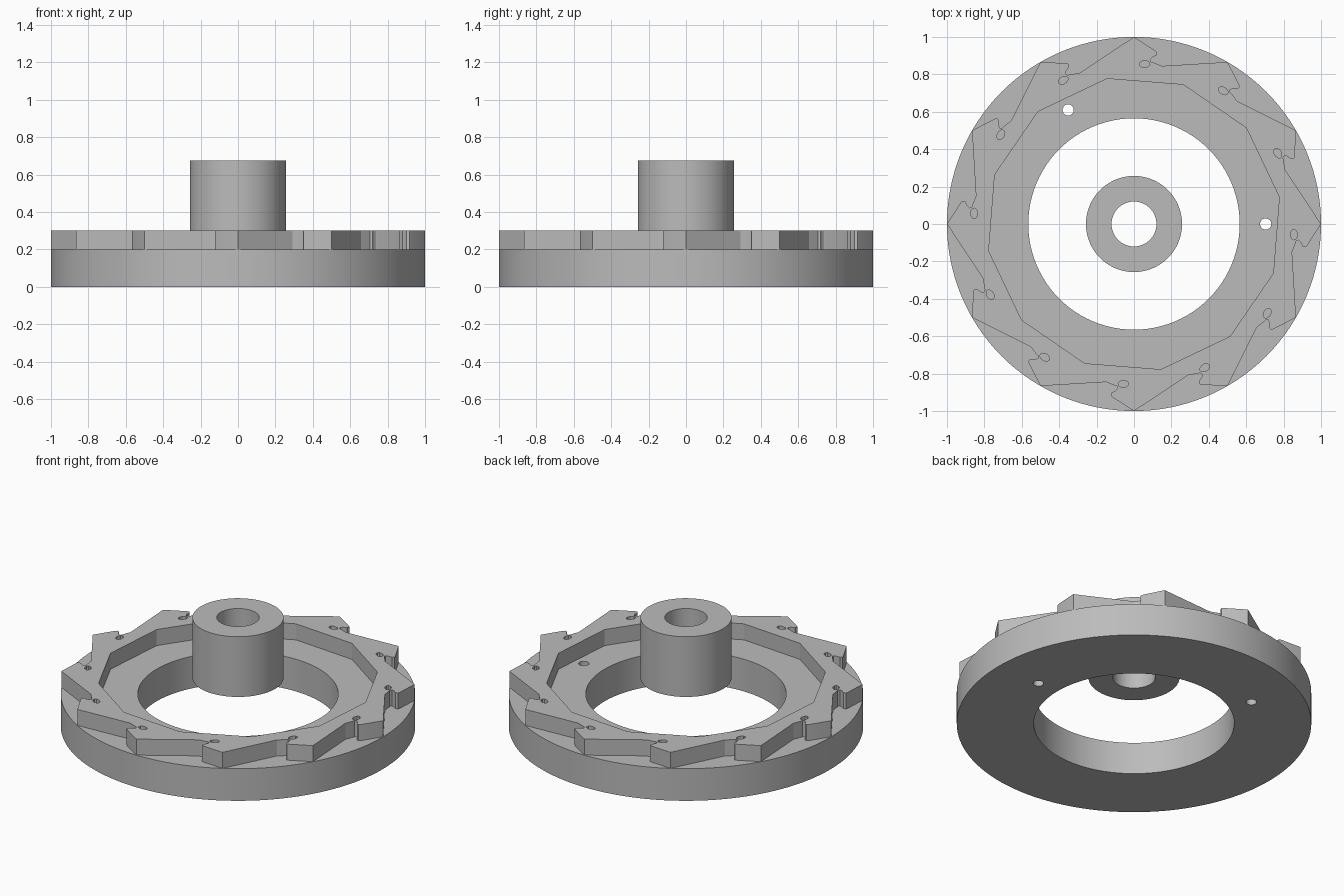
import bpy, bmesh
from math import sin, cos, pi, radians
from mathutils import Matrix, Vector

cube = bpy.data.objects.get("Cube")
if cube:
    bpy.data.objects.remove(cube, do_unlink=True)

grey = bpy.data.materials.new("plain grey")
grey.use_nodes = True
grey.diffuse_color = (0.5, 0.5, 0.5, 1)
grey.node_tree.nodes["Principled BSDF"].inputs["Base Color"].default_value = (0.5, 0.5, 0.5, 1)


def ring(radius, sides, center=(0, 0), start=0.0):
    """Closed loop of points on a circle."""
    return [Vector((center[0] + radius * cos(start + 2 * pi * i / sides),
                    center[1] + radius * sin(start + 2 * pi * i / sides)))
            for i in range(sides)]


def plate(name, loops, bottom, top):
    """Extrude an outline with holes (outer loop first) between two heights."""
    curve = bpy.data.curves.new(name + "_profile", "CURVE")
    curve.dimensions = "2D"
    curve.fill_mode = "BOTH"
    curve.extrude = (top - bottom) / 2
    for loop in loops:
        spline = curve.splines.new("POLY")
        spline.points.add(len(loop) - 1)
        for point, co in zip(spline.points, loop):
            point.co = (co.x, co.y, 0, 1)
        spline.use_cyclic_u = True
    helper = bpy.data.objects.new(name + "_profile", curve)
    bpy.context.collection.objects.link(helper)
    bpy.context.view_layer.update()
    graph = bpy.context.evaluated_depsgraph_get()
    mesh = bpy.data.meshes.new_from_object(helper.evaluated_get(graph))
    bpy.data.objects.remove(helper, do_unlink=True)

    # Weld caps to walls and move to the right height
    bm = bmesh.new()
    bm.from_mesh(mesh)
    bmesh.ops.remove_doubles(bm, verts=bm.verts, dist=0.0002)
    bmesh.ops.translate(bm, verts=bm.verts, vec=(0, 0, (top + bottom) / 2))
    bmesh.ops.recalc_face_normals(bm, faces=bm.faces)
    bm.to_mesh(mesh)
    bm.free()
    mesh.name = name
    mesh.materials.clear()
    mesh.materials.append(grey)
    obj = bpy.data.objects.new(name, mesh)
    bpy.context.collection.objects.link(obj)
    bpy.ops.object.select_all(action="DESELECT")
    obj.select_set(True)
    bpy.context.view_layer.objects.active = obj
    bpy.ops.object.shade_smooth_by_angle(angle=radians(25))
    return obj


# Base ring with two small through holes
pins = [ring(0.03, 24, (0.704 * cos(a), 0.704 * sin(a))) for a in (0, 2 * pi / 3)]
plate("base_ring", [ring(1, 128), ring(0.565, 96)] + pins, 0, 0.2)

# Ratchet ring: one hooked tooth repeated twelve times, each with a small hole
TEETH = 12
tooth = [(0, 1), (0.112, 0.928), (0.124, 0.917), (0.12, 0.902), (0.097, 0.891),
         (0.086, 0.879), (0.092, 0.867), (0.108, 0.862), (0.15, 0.845)]
outline, holes = [], []
for k in range(TEETH):
    turn = Matrix.Rotation(-2 * pi * k / TEETH, 2)
    outline += [turn @ Vector(p) for p in tooth]
    oval = [Vector((0.057 + 0.028 * p.x, 0.855 + 0.019 * p.y)) for p in ring(1, 10)]
    holes.append([turn @ p for p in oval])
inner = ring(0.79, TEETH, start=radians(10.5))
plate("ratchet_ring", [outline, inner] + holes, 0.2, 0.3)

# Central hub sleeve
plate("hub_sleeve", [ring(0.257, 64), ring(0.12, 48)], 0.3, 0.675)
